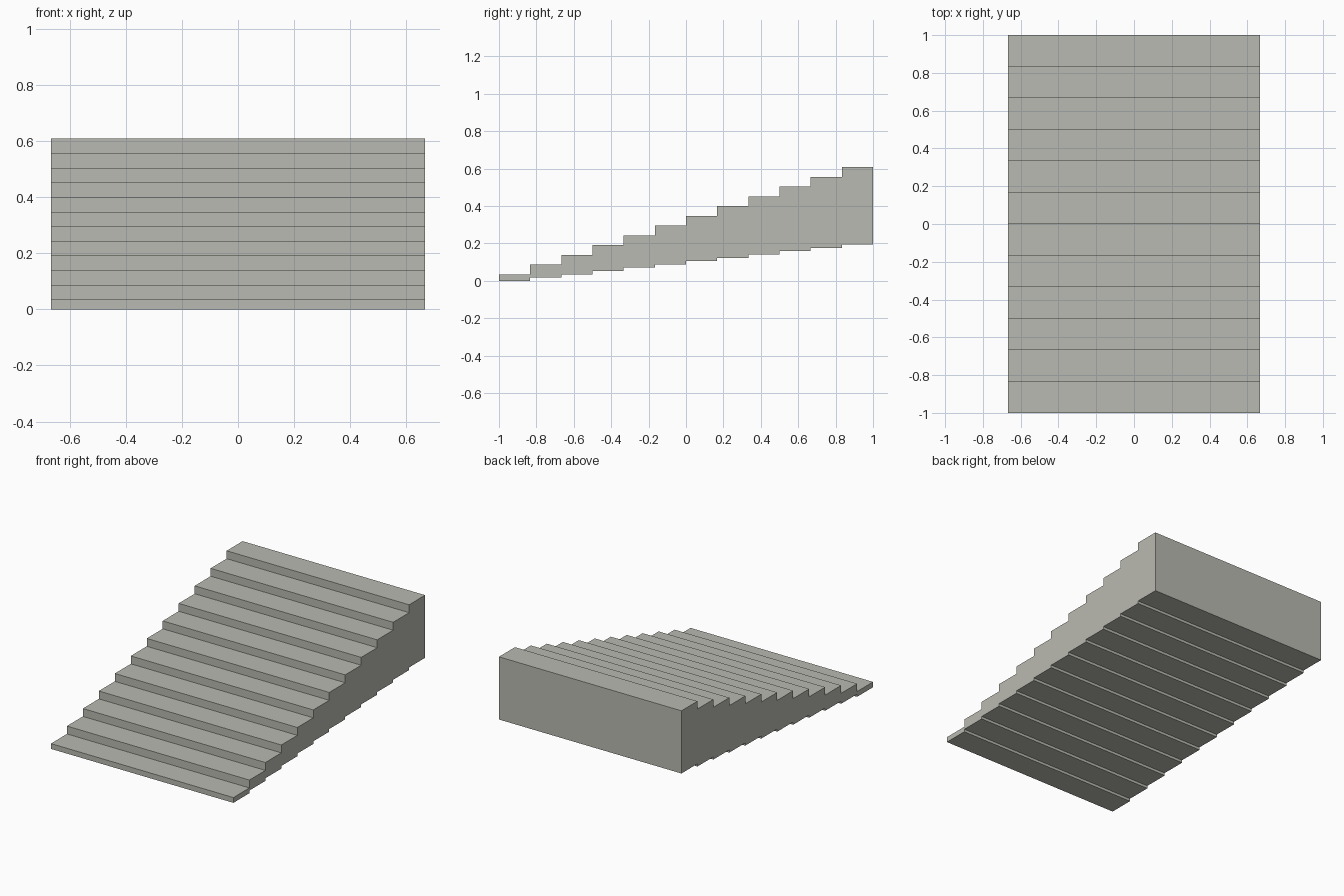
import bpy, bmesh

if "Cube" in bpy.data.objects:
    bpy.data.objects.remove(bpy.data.objects["Cube"])

STEPS = 12
HALF_WIDTH = 2 / 3
DEPTH = 2 / STEPS
TOP_FIRST, TOP_LAST = 0.035, 0.608
BOTTOM_LAST = 0.194


def stepped_line(first, last):
    """Stair-shaped line of (y, z) points running from front to back."""
    points = []
    for i in range(STEPS):
        z = first + (last - first) * i / (STEPS - 1)
        points += [(-1 + i * DEPTH, z), (-1 + (i + 1) * DEPTH, z)]
    return points


# Side profile: stepped underside going back, stepped treads coming forward
profile = stepped_line(0, BOTTOM_LAST) + stepped_line(TOP_FIRST, TOP_LAST)[::-1]

# Staircase: profile extruded across the width
bm = bmesh.new()
side = bm.faces.new([bm.verts.new((-HALF_WIDTH, y, z)) for y, z in profile])
result = bmesh.ops.extrude_face_region(bm, geom=[side], use_keep_orig=True)
moved = [g for g in result["geom"] if isinstance(g, bmesh.types.BMVert)]
bmesh.ops.translate(bm, verts=moved, vec=(2 * HALF_WIDTH, 0, 0))
bmesh.ops.recalc_face_normals(bm, faces=bm.faces)

mesh = bpy.data.meshes.new("staircase")
bm.to_mesh(mesh)
bm.free()

# Warm stone grey
stone = bpy.data.materials.new("stone")
stone.diffuse_color = (0.49, 0.49, 0.445, 1)
stone.use_nodes = True
stone.node_tree.nodes["Principled BSDF"].inputs["Base Color"].default_value = stone.diffuse_color
mesh.materials.append(stone)
bpy.context.collection.objects.link(bpy.data.objects.new("staircase", mesh))
